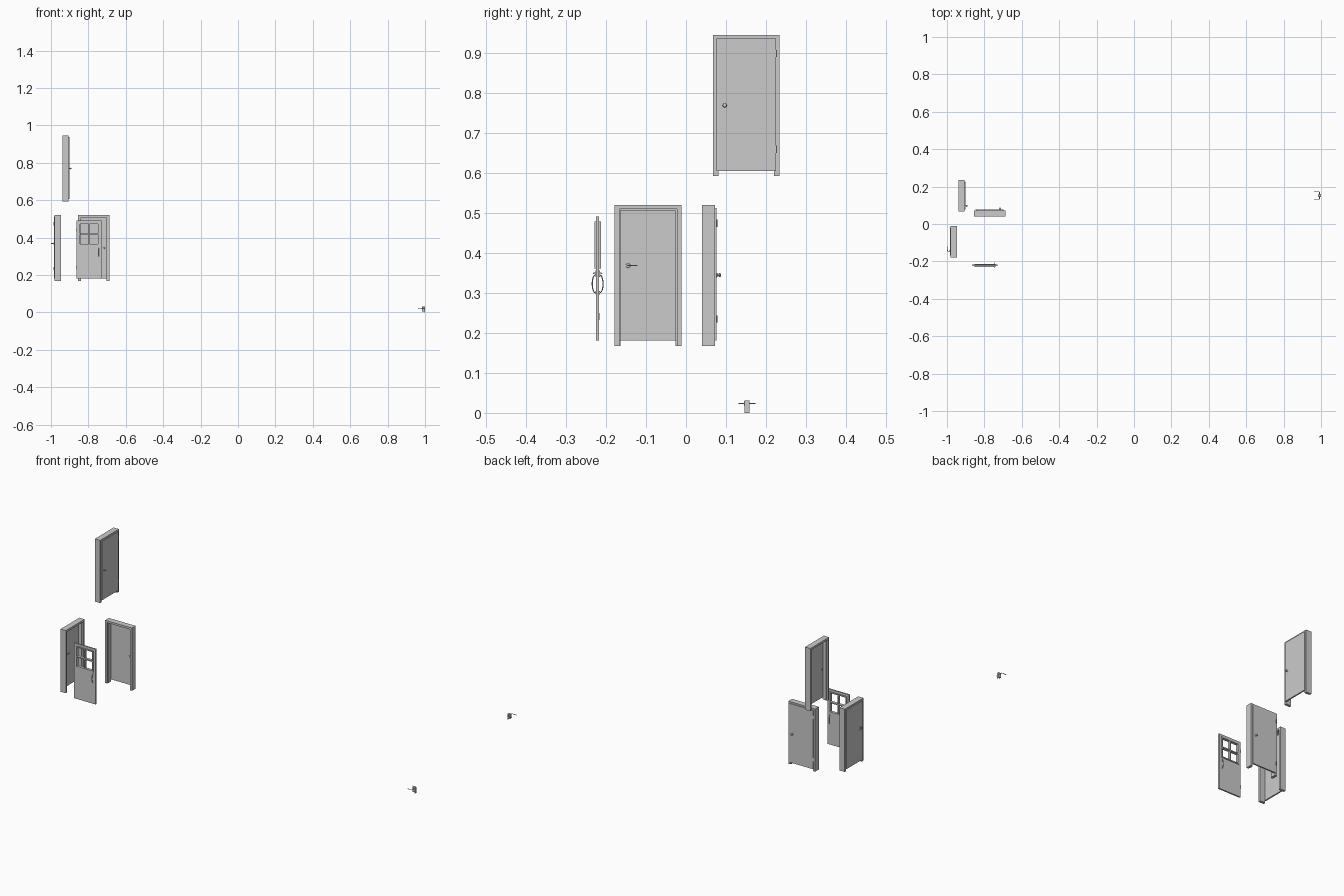
import bpy, bmesh
from math import radians, cos, sin, pi
from mathutils import Matrix, Vector

if "Cube" in bpy.data.objects:
    bpy.data.objects.remove(bpy.data.objects["Cube"])

T = Matrix.Translation
FLIP_Y = Matrix.Diagonal((1, -1, 1, 1))


def finish(name, bm, M, smooth=False):
    bm.transform(M)
    bmesh.ops.recalc_face_normals(bm, faces=bm.faces)
    me = bpy.data.meshes.new(name)
    bm.to_mesh(me)
    bm.free()
    ob = bpy.data.objects.new(name, me)
    bpy.context.collection.objects.link(ob)
    if smooth:
        bpy.ops.object.select_all(action='DESELECT')
        ob.select_set(True)
        bpy.context.view_layer.objects.active = ob
        bpy.ops.object.shade_smooth_by_angle(angle=radians(35))
    return ob


def panel(name, xs, zs, y0, y1, M, holes=()):
    """Flat board on an x/z grid with open cells, extruded from y0 to y1."""
    bm = bmesh.new()
    v = [[bm.verts.new((x, y0, z)) for z in zs] for x in xs]
    for i in range(len(xs) - 1):
        for j in range(len(zs) - 1):
            if (i, j) not in holes:
                bm.faces.new((v[i][j], v[i + 1][j], v[i + 1][j + 1], v[i][j + 1]))
    ext = bmesh.ops.extrude_face_region(bm, geom=bm.faces[:], use_keep_orig=True)
    moved = [g for g in ext['geom'] if isinstance(g, bmesh.types.BMVert)]
    bmesh.ops.translate(bm, verts=moved, vec=(0, y1 - y0, 0))
    bmesh.ops.delete(bm, geom=[w for w in bm.verts if not w.link_faces], context='VERTS')
    return finish(name, bm, M)


def lathe(name, profile, M, steps=20):
    """Profile of (radius, distance) turned round the local y axis."""
    bm = bmesh.new()
    vs = [bm.verts.new((r, y, 0)) for r, y in profile]
    es = [bm.edges.new(p) for p in zip(vs, vs[1:])]
    bmesh.ops.spin(bm, geom=vs + es, cent=(0, 0, 0), axis=(0, 1, 0),
                   angle=2 * pi, steps=steps, use_duplicate=False)
    bmesh.ops.remove_doubles(bm, verts=bm.verts, dist=1e-6)
    return finish(name, bm, M, True)


def tube(name, pts, r, M):
    cu = bpy.data.curves.new(name, 'CURVE')
    cu.dimensions = '3D'
    cu.bevel_depth = r
    cu.bevel_resolution = 2
    cu.use_fill_caps = True
    sp = cu.splines.new('POLY')
    sp.points.add(len(pts) - 1)
    for p, q in zip(sp.points, pts):
        p.co = (*(M @ Vector(q)), 1)
    ob = bpy.data.objects.new(name, cu)
    bpy.context.collection.objects.link(ob)


ROSE = [(0, 0), (.0058, 0), (.0058, .0008), (.005, .0014), (0, .0014)]
KNOB = ROSE[:4] + [(.002, .0018), (.002, .004), (.004, .005), (.0052, .0068),
                   (.0048, .0088), (.003, .0102), (0, .0106)]


def lever(name, M, d, reach, length):
    lathe(name + "_rose", ROSE, M)
    tube(name + "_lever", [(0, 0, 0), (0, reach - .005, 0), (d * .001, reach - .003, 0),
                           (d * .004, reach - .0017, 0), (d * length, reach - .0017, 0)], .0016, M)


def hinges(name, x, y, zs, M):
    for k, z in enumerate(zs):
        R = M @ T((x, y, z - .009)) @ Matrix.Rotation(pi / 2, 4, 'X')
        lathe(f"{name}_hinge_{k}", [(0, 0), (.0018, 0), (.0018, .018), (0, .018)], R, 12)


def framed_door(name, M, h, hx, hz, handle):
    """Slab on the +y side of a deep U-shaped frame; h is the handle side."""
    w = .0835
    panel(name + "_frame", [-w, -w + .0115, w - .0115, w], [0, .342, .353],
          -.033, 0, M, {(1, 0)})
    # inner stop behind the slab
    s = w - .0115
    panel(name + "_stop", [-s, -s + .003, s - .003, s], [0, .339, .342],
          -.025, -.0035, M, {(1, 0)})
    panel(name + "_slab", [-.0745, .0745], [.013, .3445], -.0035, .0045, M)
    hinges(name, -h * .0755, .004, [.067, .307], M)
    for side, F in (("outer", T((h * hx, .0045, hz))),
                    ("inner", T((h * hx, -.0035, hz)) @ FLIP_Y)):
        if handle == 'knob':
            lathe(f"{name}_{side}_knob", KNOB, M @ F)
        else:
            lever(f"{name}_{side}", M @ F, -h, .015, .024)


# three framed doors
framed_door("upper_door", T((-.906, .151, .593)) @ Matrix.Rotation(-pi / 2, 4, 'Z'),
            1, .054, .177, 'knob')
framed_door("left_door", T((-.9805, -.095, .168)) @ Matrix.Rotation(pi / 2, 4, 'Z'),
            -1, .05, .201, 'lever')
framed_door("rear_door", T((-.7715, .0725, .168)), 1, .0545, .177, 'knob')

# windowed door: slab, casing with four panes, hinges
D = T((-.7965, -.2213, .181))
panel("window_door_slab", [-.068, -.05, .05, .068], [0, .185, .293, .311],
      -.004, .004, D, {(1, 1)})
panel("window_casing", [-.055, -.049, -.003, .003, .049, .055],
      [.18, .186, .236, .242, .292, .298], -.008, .008, D,
      {(1, 1), (1, 3), (3, 1), (3, 3)})
hinges("window_door", -.0685, .003, [.06, .26], D)

# pull handles and thumb latches on both faces
for side, F in (("back", Matrix()), ("front", FLIP_Y)):
    H = D @ T((.051, 0, .142)) @ F
    arc = [(0, .003 + .0105 * sin(a) ** .7, -.0225 * cos(a))
           for a in [pi * k / 12 for k in range(1, 12)]]
    tube(f"pull_handle_{side}", [(0, .003, -.0225)] + arc + [(0, .003, .0225)], .0014, H)
    panel(f"pull_plate_{side}_low", [-.003, .003], [-.027, -.018], .0035, .0055, H)
    panel(f"pull_plate_{side}_high", [-.003, .003], [.017, .033], .0035, .0055, H)
    tube(f"thumb_latch_{side}", [(0, .004, .027), (0, .009, .027), (0, .0115, .0255)], .0012, H)

# loose lock with a lever on each side
L = T((0, .1525, 0))
panel("lock_faceplate", [.9975, 1], [0, .031], -.0065, .0065, L)
panel("lock_case", [.985, .9975], [.006, .031], -.0055, .0055, L)
for side, F in (("back", Matrix()), ("front", FLIP_Y)):
    lever(f"lock_{side}", L @ F @ T((.992, .0055, .0235)), -1, .0165, .029)
